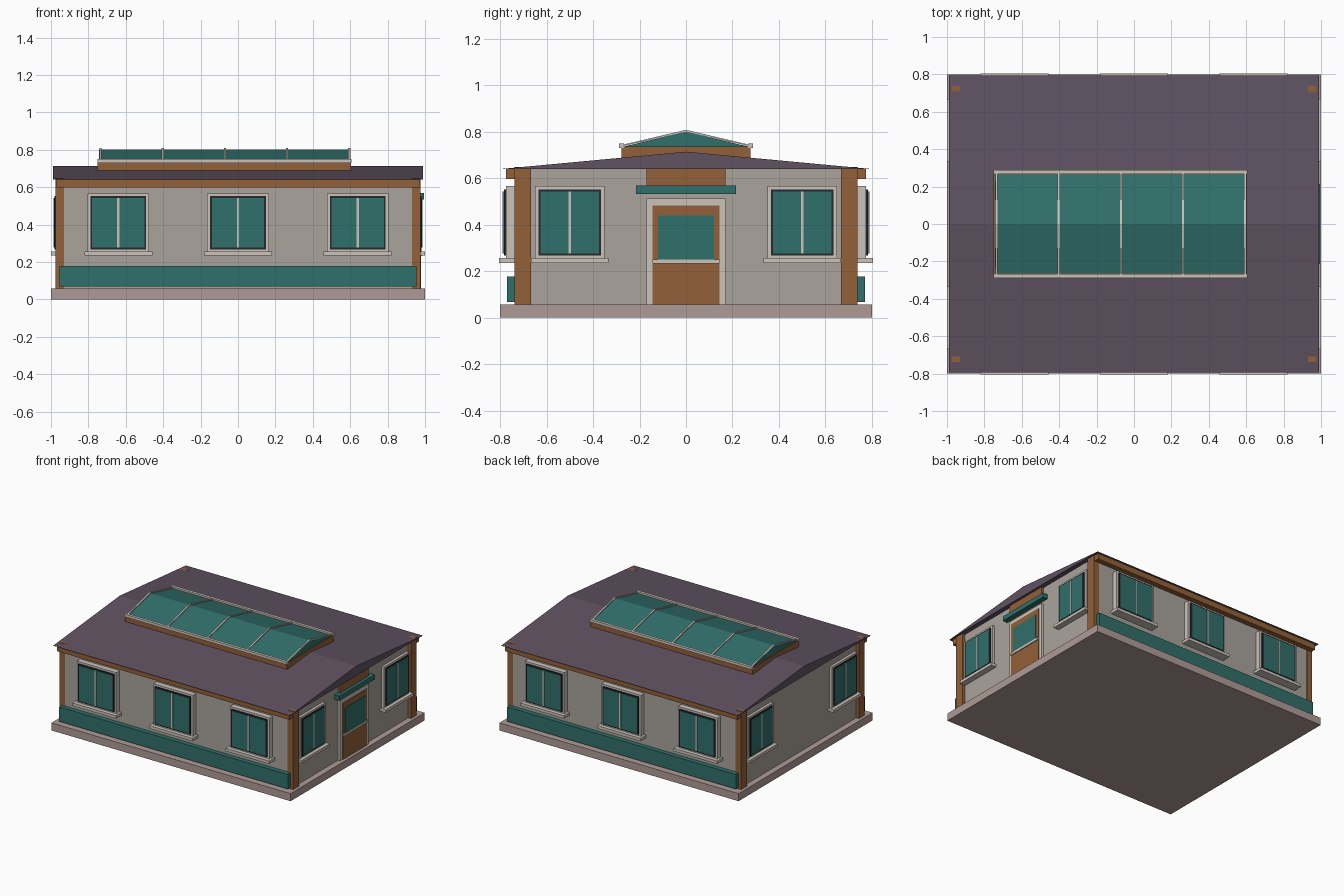
import bpy, bmesh, math
from mathutils import Matrix

if "Cube" in bpy.data.objects:
    bpy.data.objects.remove(bpy.data.objects["Cube"])


def mat(name, r, g, b):
    m = bpy.data.materials.new(name)
    m.diffuse_color = (r, g, b, 1)
    m.use_nodes = True
    m.node_tree.nodes["Principled BSDF"].inputs["Base Color"].default_value = m.diffuse_color
    return m


STONE = mat("stone", .43, .33, .31)
WALL = mat("plaster", .40, .37, .33)
ROOF = mat("slate", .115, .084, .12)
WOOD = mat("wood", .29, .12, .04)
TEAL = mat("teal", .03, .16, .145)
TRIM = mat("trim", .60, .55, .50)
DARK = mat("dark", .02, .02, .03)


def finish(name, bm, m, spin=0):
    bmesh.ops.recalc_face_normals(bm, faces=bm.faces)
    if spin:
        bm.transform(Matrix.Rotation(spin, 4, 'Z'))
    me = bpy.data.meshes.new(name)
    bm.to_mesh(me)
    bm.free()
    me.materials.append(m)
    ob = bpy.data.objects.new(name, me)
    bpy.context.collection.objects.link(ob)
    return ob


def box(name, x, y, z, m, spin=0):
    """Box from (min, max) ranges, optionally turned about the z axis."""
    bm = bmesh.new()
    bmesh.ops.create_cube(bm, size=1)
    for v in bm.verts:
        for i, r in enumerate((x, y, z)):
            v.co[i] = r[0] if v.co[i] < 0 else r[1]
    return finish(name, bm, m, spin)


def prism(name, profile, x, m):
    """Extrude a (y, z) profile along x."""
    bm = bmesh.new()
    f = bm.faces.new([bm.verts.new((x[0], py, pz)) for py, pz in profile])
    ext = bmesh.ops.extrude_face_region(bm, geom=[f])
    for v in ext["geom"]:
        if isinstance(v, bmesh.types.BMVert):
            v.co.x = x[1]
    return finish(name, bm, m)


def window(name, c, wall, half, depths, spin):
    """Window on the -y side at distance wall, then turned into place."""
    frame, dark, glass, bar, sill = depths

    def part(label, w, d, z, m):
        box(f"{name}_{label}", (c - w, c + w), (-wall - d, -wall + .01), z, m, spin)

    part("frame", half, frame, (.25, .567), TRIM)
    part("sash", half - .016, dark, (.268, .552), DARK)
    part("glass", half - .025, glass, (.277, .543), TEAL)
    part("mullion", .006, bar, (.277, .543), TRIM)
    part("sill", half + .017, sill, (.235, .257), TRIM)


# main body
box("base_slab", (-1, 1), (-.8, .8), (0, .057), STONE)
box("walls", (-.955, .955), (-.735, .735), (.05, .642), WALL)
prism("roof", [(-.793, .64), (.793, .64), (0, .714)], (-.99, .99), ROOF)

# corner posts, eave beams and skirting bands
for sx in (-1, 1):
    for sy in (-1, 1):
        box("corner_post", sorted((sx * .93, sx * .977)),
            sorted((sy * .667, sy * .737)), (.05, .648), WOOD)
for sy in (-1, 1):
    box("eave_beam", (-.97, .97), sorted((sy * .73, sy * .775)), (.597, .641), WOOD)
    box("skirting_band", (-.955, .955), sorted((sy * .73, sy * .77)), (.068, .178), TEAL)

# windows: three on front and back, two on each end
for side, spin in (("front", 0), ("back", math.pi)):
    for c in (-.64, 0, .64):
        window(side + "_window", c, .735, .165, (.04, .048, .051, .055, .069), spin)
for side, spin in (("right", math.pi / 2), ("left", -math.pi / 2)):
    for c in (-.5, .5):
        window(side + "_window", c, .955, .15, (.02, .026, .029, .032, .045), spin)

# door on the right end
box("door_frame", (.94, .973), (-.17, .17), (.055, .512), TRIM)
box("door", (.94, .978), (-.145, .145), (.055, .482), WOOD)
box("door_glass", (.94, .981), (-.12, .12), (.25, .44), TEAL)
box("door_rail", (.94, .985), (-.145, .145), (.233, .25), TRIM)
box("door_header", (.94, .972), (-.17, .17), (.5675, .641), WOOD)
box("door_canopy", (.94, .995), (-.214, .214), (.533, .568), TEAL)

# roof skylight
box("skylight_curb", (-.75, .605), (-.277, .277), (.69, .737), WOOD)
prism("skylight_glass", [(-.272, .735), (.272, .735), (0, .801)], (-.742, .598), TEAL)
for sy in (-1, 1):
    box("skylight_rail", (-.752, .607), sorted((sy * .267, sy * .288)), (.73, .75), TRIM)
for i in range(5):
    x = -.735 + i * .3325
    prism("skylight_bar", [(-.277, .737), (0, .8), (.277, .737), (.277, .743), (0, .808), (-.277, .743)],
          (x - .006, x + .006), TRIM)
